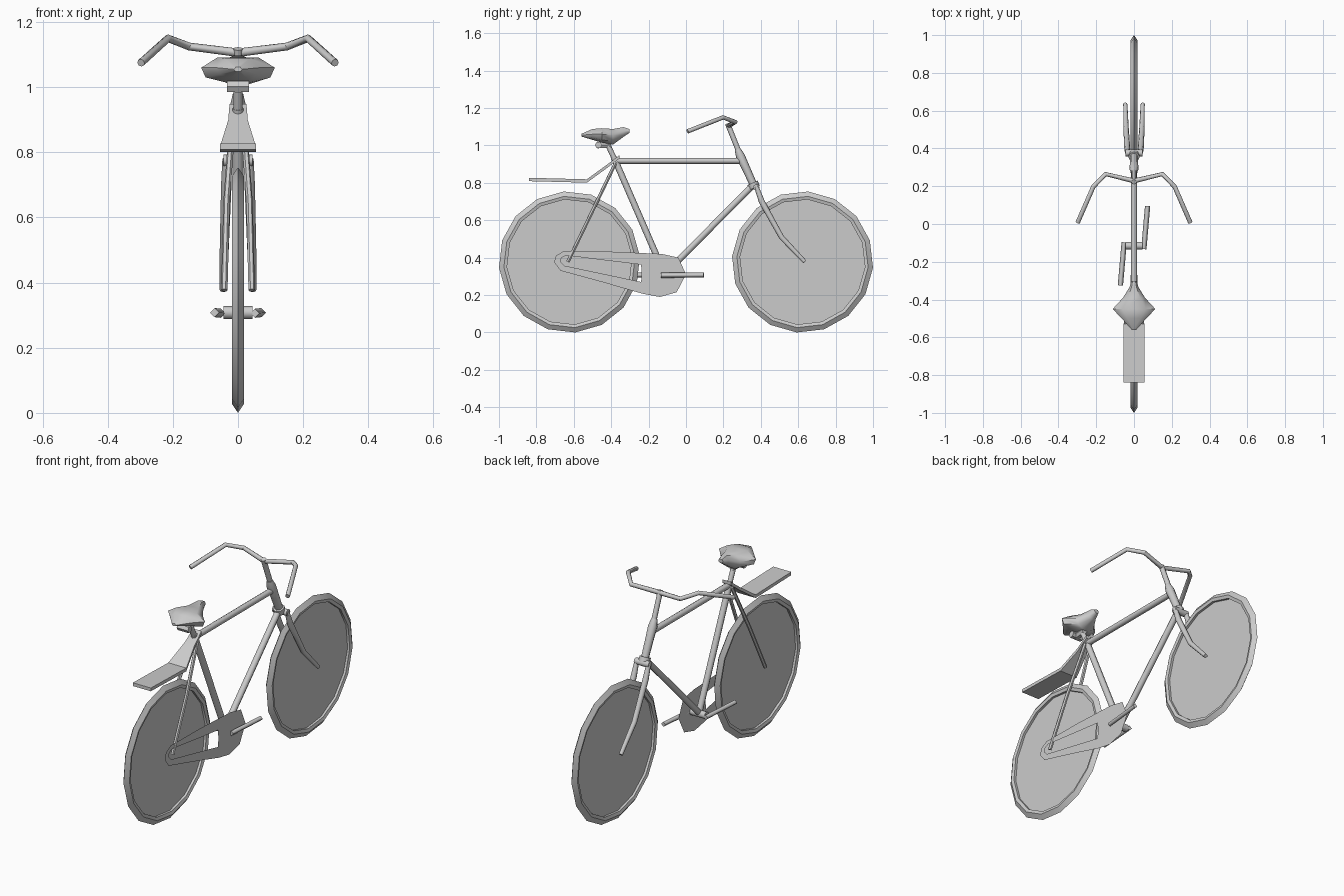
import bpy, bmesh, math
from mathutils import Vector

if "Cube" in bpy.data.objects:
    bpy.data.objects.remove(bpy.data.objects["Cube"])


def finish(obj, smooth=True):
    bpy.ops.object.select_all(action='DESELECT')
    obj.select_set(True)
    bpy.context.view_layer.objects.active = obj
    if obj.type == 'CURVE':
        bpy.ops.object.convert(target='MESH')
    if smooth:
        bpy.ops.object.shade_smooth_by_angle(angle=math.radians(50))
    return bpy.context.view_layer.objects.active


def tube(name, points, radius, res=2):
    """Round tube along points; radius is a number or one value per point."""
    radii = radius if isinstance(radius, (list, tuple)) else [radius] * len(points)
    cu = bpy.data.curves.new(name, 'CURVE')
    cu.dimensions = '3D'
    cu.bevel_depth = 1.0
    cu.bevel_resolution = res
    cu.use_fill_caps = True
    sp = cu.splines.new('POLY')
    sp.points.add(len(points) - 1)
    for p, co, r in zip(sp.points, points, radii):
        p.co = (*co, 1)
        p.radius = r
    obj = bpy.data.objects.new(name, cu)
    bpy.context.collection.objects.link(obj)
    return finish(obj, res > 0)


def loft(name, rings, loop=False, caps=True, smooth=True):
    """Skin a series of equal-length closed rings."""
    bm = bmesh.new()
    vs = [[bm.verts.new(p) for p in ring] for ring in rings]
    n = len(vs[0])
    for i in range(len(vs) if loop else len(vs) - 1):
        a, b = vs[i], vs[(i + 1) % len(vs)]
        for j in range(n):
            k = (j + 1) % n
            bm.faces.new((a[j], a[k], b[k], b[j]))
    if caps and not loop:
        bm.faces.new(vs[0])
        bm.faces.new(vs[-1])
    bmesh.ops.recalc_face_normals(bm, faces=bm.faces)
    me = bpy.data.meshes.new(name)
    bm.to_mesh(me)
    bm.free()
    obj = bpy.data.objects.new(name, me)
    bpy.context.collection.objects.link(obj)
    return finish(obj, smooth)


# Wheels: ridged tyre plus a flat spoke disc
AXLE_Z = 0.377


def wheel(name, y, turn):
    def pt(i, r, x):
        a = turn + i * math.tau / 16
        return (x, y + r * math.cos(a), AXLE_Z + r * math.sin(a))
    profile = [(0.378, 0), (0.352, 0.018), (0.335, 0.013), (0.335, -0.013), (0.352, -0.018)]
    loft(name + "_tyre", [[pt(i, r, x) for r, x in profile] for i in range(16)], loop=True)
    me = bpy.data.meshes.new(name + "_spokes")
    me.from_pydata([pt(i, 0.337, 0) for i in range(16)], [], [list(range(16))])
    bpy.context.collection.objects.link(bpy.data.objects.new(name + "_spokes", me))


wheel("rear_wheel", -0.623, math.radians(4.7))
wheel("front_wheel", 0.623, math.radians(-4.7))

# Frame tubes
tube("top_tube", [(0, -0.37, 0.918), (0, 0.29, 0.918)], 0.016)
tube("seat_tube", [(0, -0.385, 0.935), (0, -0.12, 0.325)], 0.017)
tube("down_tube", [(0, 0.36, 0.79), (0, -0.11, 0.315)], 0.017)
tube("head_tube", [(0, 0.275, 0.98), (0, 0.29, 0.945), (0, 0.32, 0.88), (0, 0.363, 0.785)],
     [0.016, 0.024, 0.022, 0.02])
tube("stem", [(0, 0.285, 0.96), (0, 0.222, 1.118)], 0.014)
tube("seat_post", [(0, -0.37, 0.90), (0, -0.43, 1.03)], 0.014)
tube("bottom_bracket", [(-0.045, -0.115, 0.308), (0.045, -0.115, 0.308)], 0.02)
tube("fork_crown", [(-0.044, 0.376, 0.775), (0.044, 0.376, 0.775)], 0.018)
tube("crown_ring", [(0, 0.355, 0.80), (0, 0.367, 0.773)], 0.03)

# Fork legs and seat stays on both sides
for side, s in (("left", -1), ("right", 1)):
    tube(side + "_fork_leg", [(s * 0.036, 0.376, 0.78), (s * 0.036, 0.405, 0.70),
                              (s * 0.042, 0.51, 0.51), (s * 0.046, 0.635, 0.378)],
         [0.012, 0.016, 0.014, 0.011])
    tube(side + "_seat_stay", [(s * 0.016, -0.375, 0.91), (s * 0.035, -0.50, 0.65),
                               (s * 0.042, -0.632, 0.377)], 0.010, 1)
    # Crank with pedal arm
    tube(side + "_crank", [(s * 0.052, -0.115 - s * 0.018, 0.306),
                           (s * 0.072, -0.115 + s * 0.21, 0.308)], 0.014, 0)

# Handlebar
half = [(0.15, 0.264, 1.125), (0.215, 0.198, 1.15), (0.298, 0.008, 1.075)]
tube("handlebar", [(-x, y, z) for x, y, z in reversed(half)] + [(0, 0.228, 1.106)] + half,
     [0.012, 0.012, 0.012, 0.013, 0.012, 0.012, 0.012])

# Seat: cross-sections (y, half width, top z, widest z, bottom z)
stations = [(-0.56, 0.012, 1.062, 1.055, 1.048), (-0.50, 0.065, 1.088, 1.06, 1.03),
            (-0.45, 0.113, 1.092, 1.06, 1.015), (-0.39, 0.058, 1.088, 1.055, 1.005),
            (-0.335, 0.024, 1.098, 1.075, 1.045), (-0.302, 0.014, 1.088, 1.08, 1.068)]
rings = []
for y, w, t, m, b in stations:
    right = [(0.55 * w, y, t), (w, y, m), (0.88 * w, y, (m + 2 * b) / 3), (0.35 * w, y, b)]
    rings.append(right + [(-x, yy, z) for x, yy, z in reversed(right)])
loft("seat", rings)
tube("seat_spring", [(-0.034, -0.468, 1.002), (0.034, -0.468, 1.002)], 0.019, 1)
tube("seat_clamp", [(0, -0.475, 1.0), (0, -0.40, 1.005)], 0.018, 1)

# Rear rack: bent plate narrowing towards the frame
rack = [(-0.84, 0.055, 0.818), (-0.53, 0.055, 0.81), (-0.42, 0.03, 0.89), (-0.355, 0.026, 0.94)]
loft("rack", [[(-w, y, z + 0.009), (w, y, z + 0.009), (w, y, z - 0.009), (-w, y, z - 0.009)]
              for y, w, z in rack], smooth=False)

# Chain guard: thin plate with a long slot
outer = [(-0.705, 0.375), (-0.695, 0.41), (-0.655, 0.435), (-0.40, 0.432), (-0.13, 0.42),
         (-0.04, 0.40), (0.0, 0.31), (-0.05, 0.215), (-0.14, 0.19), (-0.23, 0.207),
         (-0.45, 0.27), (-0.67, 0.33)]
inner = [(-0.672, 0.38), (-0.665, 0.40), (-0.64, 0.412), (-0.45, 0.388), (-0.30, 0.37),
         (-0.24, 0.363), (-0.238, 0.33), (-0.238, 0.30), (-0.24, 0.27), (-0.30, 0.283),
         (-0.45, 0.315), (-0.65, 0.357)]
loft("chain_guard", [[(0.046, y, z) for y, z in ring] for ring in (outer, inner)],
     caps=False, smooth=False)
